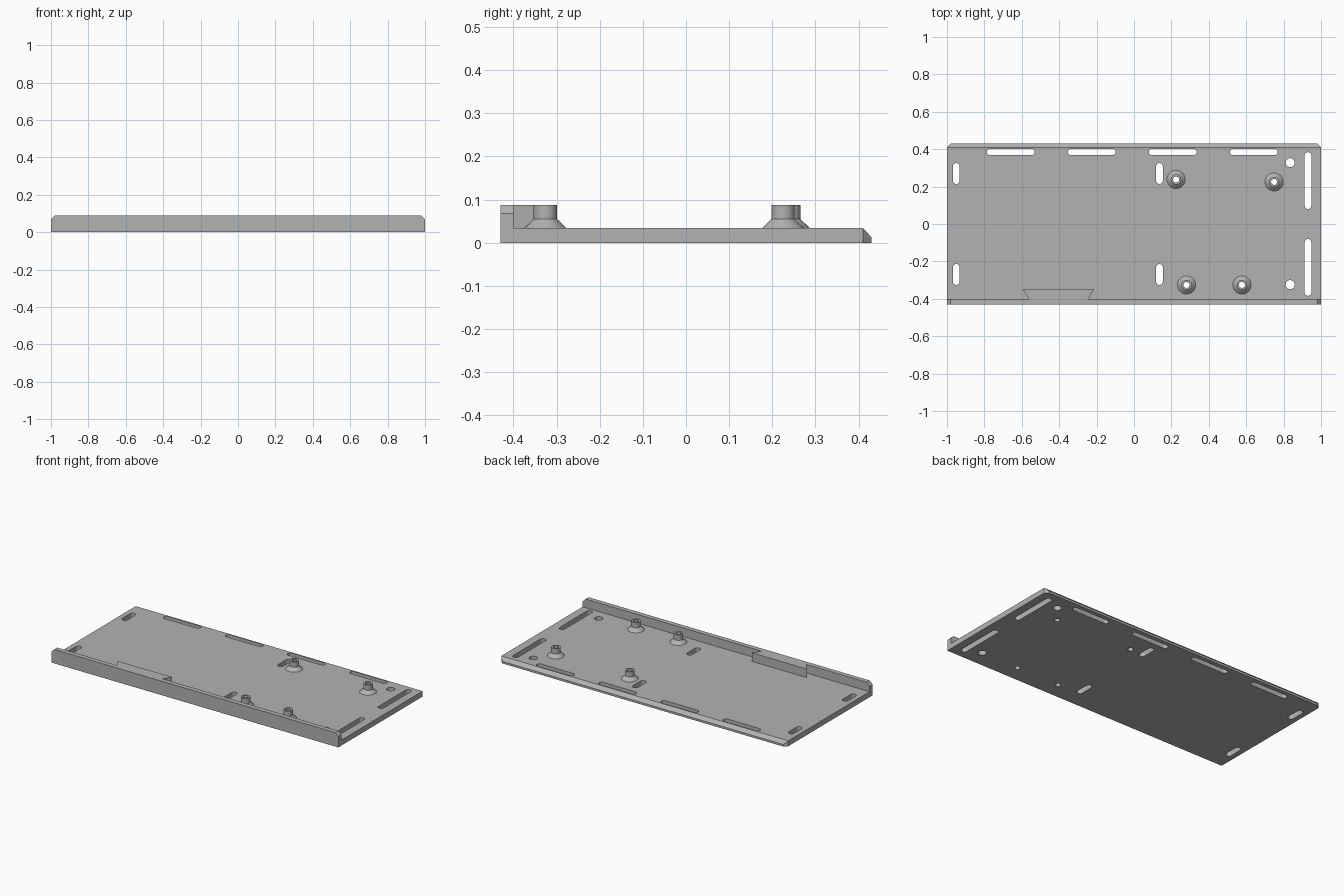
import bpy, bmesh, math
from mathutils import Vector

if "Cube" in bpy.data.objects:
    bpy.data.objects.remove(bpy.data.objects["Cube"], do_unlink=True)

GREY = (0.45, 0.45, 0.45, 1)
mat = bpy.data.materials.new("plain grey")
mat.use_nodes = True
mat.diffuse_color = GREY
mat.node_tree.nodes["Principled BSDF"].inputs["Base Color"].default_value = GREY

BASE, TOP, BACK, LIP = 0.034, 0.088, 0.43, -0.40
CUT = 0.02      # corner chamfer
HOLE = 0.016    # standoff bore


def add_object(name, bm):
    bmesh.ops.recalc_face_normals(bm, faces=bm.faces)
    mesh = bpy.data.meshes.new(name)
    bm.to_mesh(mesh)
    bm.free()
    mesh.materials.append(mat)
    obj = bpy.data.objects.new(name, mesh)
    bpy.context.collection.objects.link(obj)
    return obj


def prism(bm, points, offset):
    """Extrude a planar outline along the offset."""
    face = bm.faces.new([bm.verts.new(p) for p in points])
    ext = bmesh.ops.extrude_face_region(bm, geom=[face], use_keep_orig=True)
    verts = [g for g in ext["geom"] if isinstance(g, bmesh.types.BMVert)]
    bmesh.ops.translate(bm, verts=verts, vec=offset)


def select_only(obj):
    bpy.ops.object.select_all(action="DESELECT")
    obj.select_set(True)
    bpy.context.view_layer.objects.active = obj


def boolean(target, tool, operation):
    mod = target.modifiers.new(operation.lower(), "BOOLEAN")
    mod.operation, mod.object, mod.solver = operation, tool, "EXACT"
    select_only(target)
    bpy.ops.object.modifier_apply(modifier=mod.name)
    bpy.data.objects.remove(tool, do_unlink=True)


def slot(bm, a, b, radius):
    """Upright cutter with round ends from a to b; a round hole if a equals b."""
    a, b = Vector((*a, -0.05)), Vector((*b, -0.05))
    heading = math.atan2(b.y - a.y, b.x - a.x)
    points = []
    for centre, start in ((b, heading - math.pi / 2), (a, heading + math.pi / 2)):
        for i in range(13 if a != b else 12):
            t = start + math.pi * i / 12
            points.append(centre + Vector((math.cos(t), math.sin(t), 0)) * radius)
    prism(bm, points, (0, 0, 0.2))


# Base plate with cut back corners and a bevelled back edge
bm = bmesh.new()
prism(bm, [(-1, -BACK, 0), (1, -BACK, 0), (1, BACK - CUT, 0), (1 - CUT, BACK, 0),
           (CUT - 1, BACK, 0), (-1, BACK - CUT, 0)], (0, 0, BASE))
cut = bmesh.ops.bisect_plane(bm, geom=bm.verts[:] + bm.edges[:] + bm.faces[:],
                             plane_co=(0, BACK - CUT, BASE), plane_no=(0, 1, 0.95),
                             clear_outer=True)
bmesh.ops.holes_fill(bm, edges=[e for e in bm.edges if e.is_boundary])
plate = add_object("base_plate", bm)

# Front lip with chamfered top corners
bm = bmesh.new()
prism(bm, [(-1, -BACK, 0), (1, -BACK, 0), (1, -BACK, TOP - CUT), (1 - CUT, -BACK, TOP),
           (CUT - 1, -BACK, TOP), (-1, -BACK, TOP - CUT)], (0, BACK + LIP, 0))
boolean(plate, add_object("front_lip", bm), "UNION")

# Dovetail block behind the lip
bm = bmesh.new()
prism(bm, [(-0.561, LIP, BASE / 2), (-0.246, LIP, BASE / 2), (-0.214, -0.35, BASE / 2),
           (-0.594, -0.35, BASE / 2)], (0, 0, TOP - BASE / 2))
boolean(plate, add_object("dovetail_block", bm), "UNION")

# Slots, round holes and standoff bores
standoffs = [(0.225, 0.238), (0.749, 0.225), (0.281, -0.326), (0.577, -0.326)]
bm = bmesh.new()
for i in range(4):
    x = -0.77 + 0.433 * i
    slot(bm, (x, 0.385), (x + 0.222, 0.385), 0.017)
for side in (-1, 1):
    for x in (-0.95, 0.136):
        slot(bm, (x, 0.232 * side), (x, 0.308 * side), 0.018)
    slot(bm, (0.93, 0.098 * side), (0.93, 0.366 * side), 0.018)
for p in [(0.835, 0.328), (0.835, -0.324)]:
    slot(bm, p, p, 0.024)
for p in standoffs:
    slot(bm, p, p, HOLE)
boolean(plate, add_object("hole_cutter", bm), "DIFFERENCE")

# Hollow standoffs with flared feet
for n, (x, y) in enumerate(standoffs, 1):
    bm = bmesh.new()
    profile = [(HOLE, BASE), (HOLE, TOP), (0.027, TOP), (0.027, 0.055), (0.049, BASE)]
    verts = [bm.verts.new((r, 0, z)) for r, z in profile]
    edges = [bm.edges.new(pair) for pair in zip(verts, verts[1:])]
    bmesh.ops.spin(bm, geom=verts + edges, cent=(0, 0, 0), axis=(0, 0, 1),
                   angle=math.tau, steps=32)
    bmesh.ops.remove_doubles(bm, verts=bm.verts, dist=0.0001)
    # Close the foot so the solid has a clear outside
    bmesh.ops.bridge_loops(bm, edges=[e for e in bm.edges if e.is_boundary])
    post = add_object(f"standoff_{n}", bm)
    post.location = (x, y, 0)
    select_only(post)
    bpy.ops.object.shade_smooth_by_angle(angle=math.radians(30))

select_only(plate)
bpy.ops.object.shade_smooth_by_angle(angle=math.radians(30))
